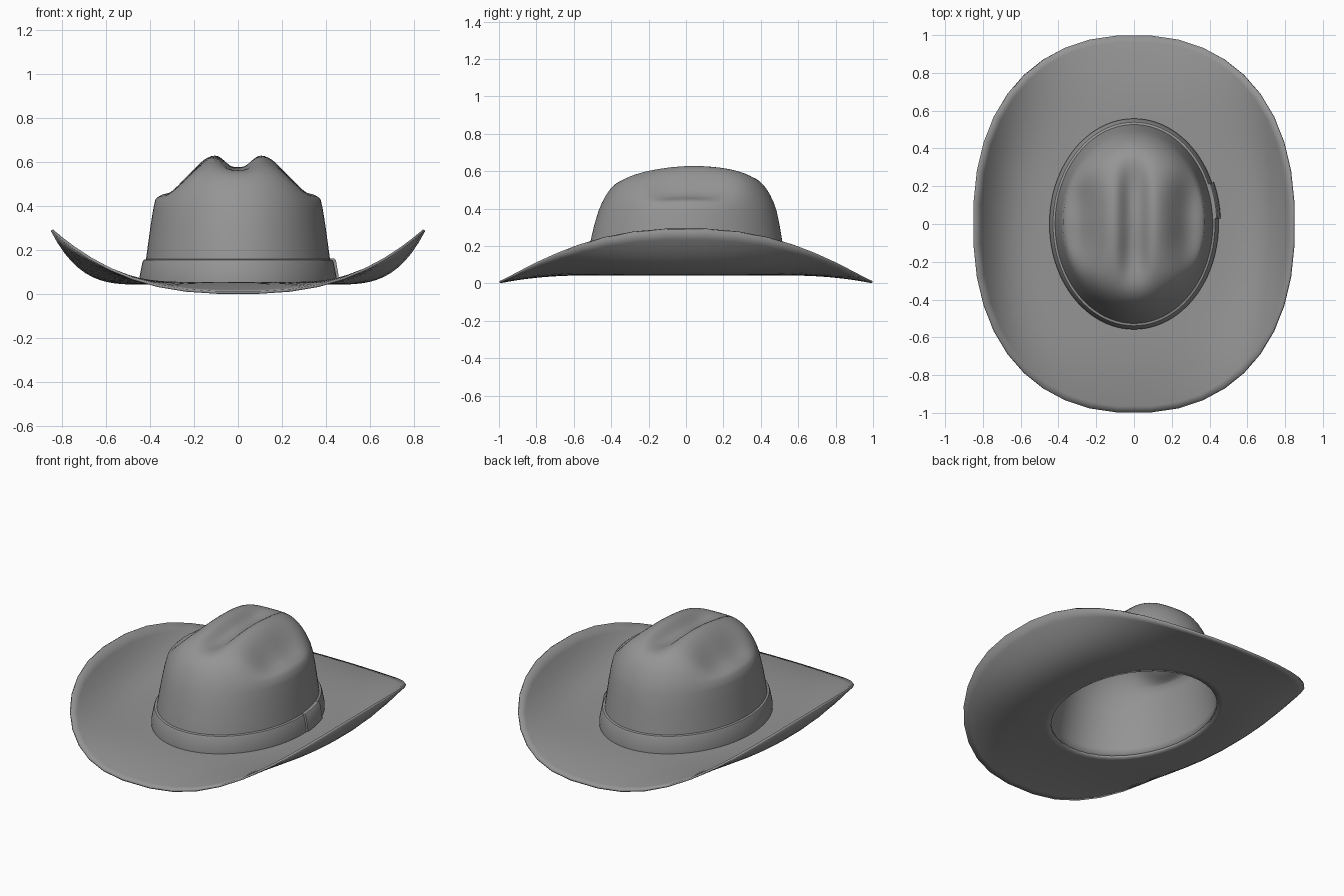
import bpy, bmesh
from math import sin, cos, pi, exp, radians, copysign

if "Cube" in bpy.data.objects:
    bpy.data.objects.remove(bpy.data.objects["Cube"])

felt = bpy.data.materials.new("dark_felt")
felt.diffuse_color = (0.3, 0.3, 0.3, 1)
felt.use_nodes = True
felt.node_tree.nodes["Principled BSDF"].inputs["Base Color"].default_value = felt.diffuse_color


def loft(name, rings, closed=True, apex=None, thick=0.0, angle=40):
    """Skin rings ordered outer/lower to inner/upper; optional apex closes the top."""
    bm = bmesh.new()
    vr = [[bm.verts.new(p) for p in r] for r in rings]
    n = len(rings[0])
    span = range(n if closed else n - 1)
    for a, b in zip(vr, vr[1:]):
        for i in span:
            j = (i + 1) % n
            bm.faces.new((a[i], a[j], b[j], b[i]))
    if apex:
        top = bm.verts.new(apex)
        for i in span:
            bm.faces.new((vr[-1][i], vr[-1][(i + 1) % n], top))
    if not closed:
        bm.faces.new([r[0] for r in reversed(vr)])
        bm.faces.new([r[-1] for r in vr])
        bmesh.ops.recalc_face_normals(bm, faces=bm.faces)
    me = bpy.data.meshes.new(name)
    bm.to_mesh(me)
    bm.free()
    me.materials.append(felt)
    ob = bpy.data.objects.new(name, me)
    bpy.context.collection.objects.link(ob)
    if thick:
        m = ob.modifiers.new("thickness", 'SOLIDIFY')
        m.thickness = thick
        m.offset = -1
    bpy.ops.object.select_all(action='DESELECT')
    bpy.context.view_layer.objects.active = ob
    ob.select_set(True)
    bpy.ops.object.shade_smooth_by_angle(angle=radians(angle))
    return ob


def ellipse(a, b, z, n, y0=0.0):
    return [(a * cos(2 * pi * i / n), y0 + b * sin(2 * pi * i / n), z) for i in range(n)]


# Brim: oval outline, curled up at the sides and dipping at front and back
def brim_point(th, t):
    c, s = cos(th), sin(th)
    k = 2 / 2.3
    xo = 0.842 * copysign(abs(c) ** k, c)
    yo = 1.0 * copysign(abs(s) ** k, s)
    z_edge = 0.012 + 0.283 * abs(xo / 0.842) ** 2.6
    rise = t ** (2.2 + 1.3 * c * c)
    x = 0.415 * c * (1 - t) + xo * t
    y = 0.53 * s * (1 - t) + yo * t
    return (x, y, 0.055 + (z_edge - 0.055) * rise)


N = 40
loft("brim", [[brim_point(2 * pi * (i + 0.5) / N, 1 - k / 14) for i in range(N)]
              for k in range(15)], thick=0.012)


# Crown: tapered wall, then a domed top with a centre crease and two side dents
def crown_top(e, th):
    x, y = 0.375 * e * cos(th), 0.46 * e * sin(th)
    z = 0.43 + 0.215 * (1 - 0.5 * e ** 2 - 0.5 * e ** 8) + 0.03 * y * (1 - e ** 4)
    fade = 1 - e ** 14
    crease = 0.072 * exp(-abs(x / 0.072) ** 2.6 - (y / 0.3) ** 4)
    dent = 0.1 * exp(-((abs(x) - 0.285) / 0.1) ** 2 - abs(y / 0.24) ** 3)
    return (x, y + 0.01, z - fade * (crease + dent))


M = 96
rings = [ellipse(a, b, z, M, y0) for a, b, z, y0 in (
    (0.428, 0.542, 0.052, 0), (0.424, 0.535, 0.10, 0), (0.418, 0.527, 0.155, 0),
    (0.408, 0.512, 0.23, 0.002), (0.397, 0.496, 0.31, 0.005), (0.385, 0.477, 0.385, 0.008))]
rings += [[crown_top(1 - (k / 24), 2 * pi * i / M) for i in range(M)] for k in range(24)]
loft("crown", rings, apex=crown_top(0, 0), thick=0.012, angle=60)

# Hat band around the base of the crown
band = ((0.448, 0.558, 0.05), (0.448, 0.558, 0.075), (0.434, 0.544, 0.145),
        (0.429, 0.539, 0.155), (0.414, 0.523, 0.159))
loft("hat_band", [ellipse(a, b, z, M) for a, b, z in band])

# Tab covering the band's join on the right side
tab = ((0.44, 0.55, 0.055), (0.459, 0.569, 0.06), (0.457, 0.567, 0.085),
       (0.445, 0.555, 0.155), (0.438, 0.548, 0.162), (0.415, 0.525, 0.162))
arc = [radians(3 + 20 * i / 8) for i in range(9)]
loft("band_tab", [[(a * cos(t), b * sin(t), z) for t in arc] for a, b, z in tab], closed=False)
